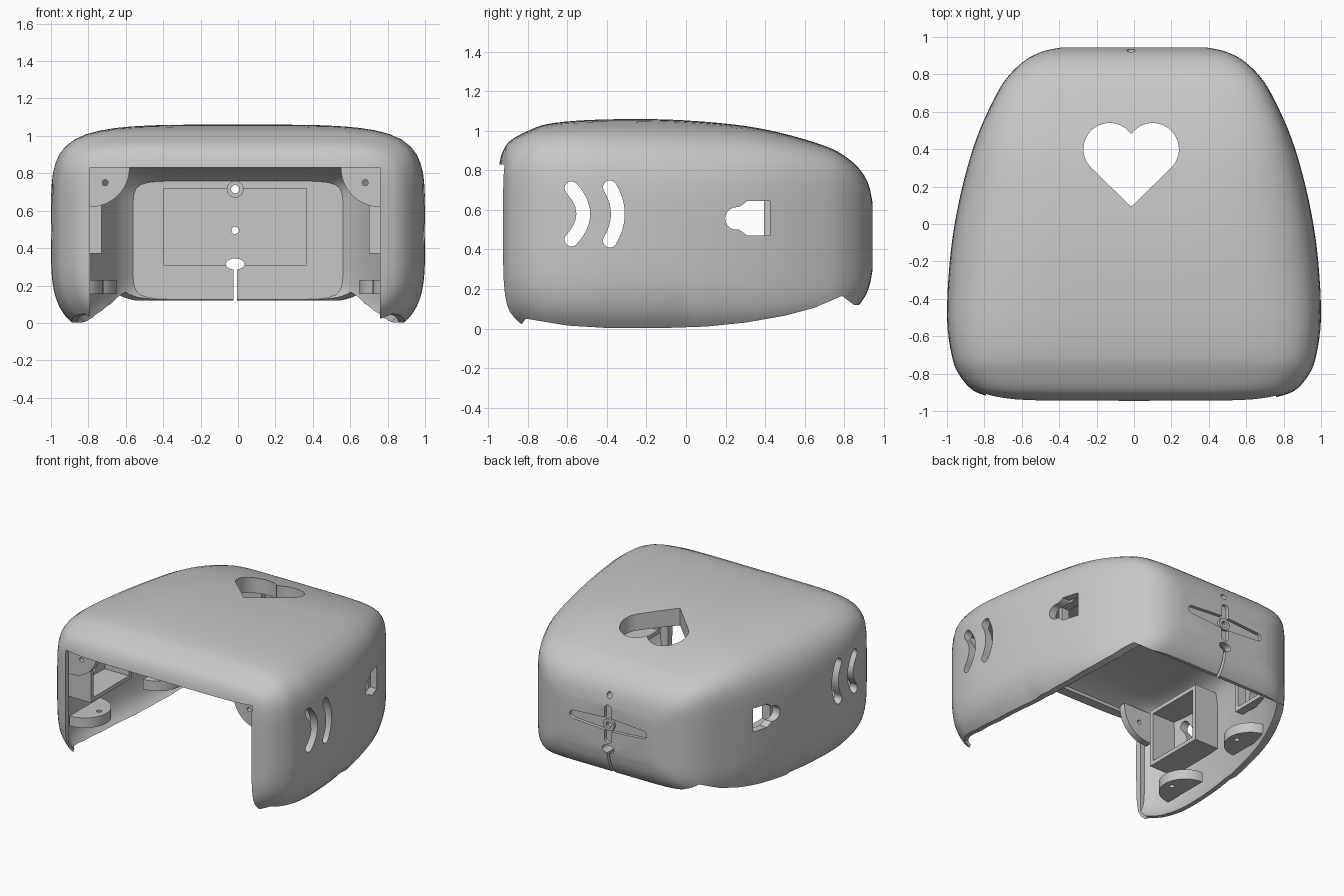
import bpy, bmesh
from math import sin, cos, pi, radians
from mathutils import Vector

if "Cube" in bpy.data.objects:
    bpy.data.objects.remove(bpy.data.objects["Cube"])

grey = bpy.data.materials.new("plain grey")
grey.use_nodes = True
grey.diffuse_color = (0.57, 0.57, 0.57, 1)
grey.node_tree.nodes["Principled BSDF"].inputs["Base Color"].default_value = (0.57, 0.57, 0.57, 1)

CX = -0.015    # centre line of the cut-outs
MID = 0.465    # height of the widest line


def finish(name, bm):
    bmesh.ops.recalc_face_normals(bm, faces=bm.faces)
    mesh = bpy.data.meshes.new(name)
    bm.to_mesh(mesh)
    bm.free()
    mesh.materials.append(grey)
    obj = bpy.data.objects.new(name, mesh)
    bpy.context.collection.objects.link(obj)
    return obj


def add_prism(bm, points, axis, lo, hi):
    """Extrude a flat outline along one axis."""
    rings = []
    for depth in (lo, hi):
        ring = []
        for p in points:
            co = list(p)
            co.insert("XYZ".index(axis), depth)
            ring.append(bm.verts.new(co))
        bm.faces.new(ring)
        rings.append(ring)
    n = len(points)
    for i in range(n):
        j = (i + 1) % n
        bm.faces.new((rings[0][i], rings[0][j], rings[1][j], rings[1][i]))


def prism(name, points, axis, lo, hi):
    bm = bmesh.new()
    add_prism(bm, points, axis, lo, hi)
    return finish(name, bm)


def rect(a0, a1, b0, b1):
    return [(a0, b0), (a1, b0), (a1, b1), (a0, b1)]


def arc(a, b, ra, rb, start, end, steps=24):
    angles = [radians(start + (end - start) * i / steps) for i in range(steps + 1)]
    return [(a + ra * cos(t), b + rb * sin(t)) for t in angles]


def disc(a, b, ra, rb=None):
    return arc(a, b, ra, rb or ra, 0, 345, 23)


def cut(obj, cutter):
    mod = obj.modifiers.new("cut", 'BOOLEAN')
    mod.operation = 'DIFFERENCE'
    mod.solver = 'EXACT'
    mod.object = cutter
    bpy.context.view_layer.objects.active = obj
    bpy.ops.object.modifier_apply(modifier=mod.name)
    bpy.data.objects.remove(cutter)


def smooth(obj):
    bpy.ops.object.select_all(action='DESELECT')
    obj.select_set(True)
    bpy.context.view_layer.objects.active = obj
    bpy.ops.object.shade_smooth_by_angle(angle=radians(35))


# Body stations: y, half width, top height
STATIONS = [(-.945, .63, .83), (-.93, .74, .89), (-.89, .86, .95), (-.8, .938, 1.0),
            (-.7, .975, 1.035), (-.5, 1, 1.055), (-.2, .985, 1.06), (.05, .95, 1.05),
            (.3, .892, 1.025), (.5, .826, .985), (.7, .732, .925), (.8, .664, .875),
            (.88, .575, .805), (.925, .48, .725), (.945, .38, .63)]


def stations(steps=4):
    rows = [Vector(r) for r in STATIONS]
    rows = [rows[0]] + rows + [rows[-1]]
    for a, b, c, d in zip(rows, rows[1:], rows[2:], rows[3:]):
        for i in range(steps):
            t = i / steps
            yield (2 * b + (c - a) * t + (2 * a - 5 * b + 4 * c - d) * t * t
                   + (3 * b - a - 3 * c + d) * t ** 3) / 2
    yield rows[-1]


def loft(name, y0, y1, inset, top_scale, low_scale, power, sides=96):
    """Skin squarish oval sections along the body, boxier towards the ends."""
    bm = bmesh.new()
    rings = []
    for y, w, top in stations():
        if not y0 <= y <= y1:
            continue
        ring = []
        for i in range(sides):
            c, s = cos(2 * pi * i / sides), sin(2 * pi * i / sides)
            if y > 0:
                n = power + 4.5 * y * y
            else:
                n = power + 3 * y * y if s > 0 else power - .4
            r = (abs(c) ** n + abs(s) ** n) ** (-1 / n)
            h = (top - MID) * (top_scale if s > 0 else low_scale)
            ring.append(bm.verts.new(((w - inset) * c * r, y, MID + h * s * r)))
        rings.append(ring)
    for p, q in zip(rings, rings[1:]):
        for i in range(sides):
            j = (i + 1) % sides
            bm.faces.new((p[i], p[j], q[j], q[i]))
    bm.faces.new(rings[0])
    bm.faces.new(rings[-1])
    return finish(name, bm)


# Hollow shell, open below and in front
shell = loft("shell", -1, 1, 0, 1, 1, 4.4)
cut(shell, loft("cavity", -.875, .86, 0.06, 0.78, 0.9, 6.4))
rim = [(-1.1, 0), (-.85, 0), (-.81, .05), (-.6, .015), (-.4, .003), (-.1, .003), (.1, .01),
       (.3, .03), (.5, .065), (.65, .105), (.79, .165), (.85, .12), (1.1, .12),
       (1.1, -.5), (-1.1, -.5)]
cut(shell, prism("under_cut", rim, 'X', -1.2, 1.2))
cut(shell, prism("front_cut", rect(CX - .775, CX + .775, -.5, .83), 'Y', -1.2, -.6))

# Heart window in the roof
heart = (arc(CX - .115, .4, .14, .14, 35, 225) + [(CX, .092)]
         + arc(CX + .115, .4, .14, .14, -45, 145)[:-1])
cut(shell, prism("heart_cut", heart, 'Z', .6, 1.3))


def curved_slot(y0, bulge, mid, half, r=.035, steps=12):
    left, right = [], []
    for i in range(steps + 1):
        s = 2 * i / steps - 1
        p = Vector((y0 + bulge * (1 - s * s), mid + half * s))
        n = Vector((half, 2 * bulge * s)).normalized() * r
        right.append(p + n)
        left.append(p - n)
        if i == 0:
            a = n.angle_signed(Vector((1, 0)))
            low = arc(p.x, p.y, r, r, 180 + a * 180 / pi, 360 + a * 180 / pi, 8)[1:-1]
    high = [(y, 2 * mid - z) for y, z in reversed(low)]
    return low + right + high + left[::-1]


# Side slots and keyholes through both walls
keyhole = [(.425, .47), (.425, .645), (.31, .645), (.27, .615)] + \
    arc(.255, .557, .057, .057, 90, 270, 10) + [(.27, .5), (.31, .47)]
for outline in (curved_slot(-.58, .06, .58, .13), curved_slot(-.385, .04, .58, .135), keyhole):
    cut(shell, prism("side_cut", outline, 'X', -1.2, 1.2))

# Back wall: inner pocket, outer cross recess, holes and cable slit
cut(shell, prism("pocket_cut", rect(CX - .38, CX + .38, .31, .72), 'Y', .6, .89))
blade = [(CX, .45)] + arc(CX + .29, .5, .03, .03, -90, 90, 8) + [(CX, .55)] + \
    arc(CX - .29, .5, .03, .03, 90, 270, 8)
cut(shell, prism("blade_cut", blade, 'Y', .92, 1.2))
post = arc(CX, .615, .03, .03, 0, 180, 8) + arc(CX, .39, .03, .03, 180, 360, 8)
cut(shell, prism("post_cut", post, 'Y', .92, 1.2))
for outline in (disc(CX, .715, .022), disc(CX, .495, .02), disc(CX, .315, .05, .03),
                rect(CX - .01, CX + .01, -.1, .31)):
    cut(shell, prism("back_cut", outline, 'Y', .6, 1.2))
smooth(shell)

# Raised rings round the back holes
for name, z, y0, y1 in (("inner_ring", .715, .8, .89), ("outer_ring", .495, .91, .94)):
    ring = prism(name, disc(CX, z, .045), 'Y', y0, y1)
    cut(ring, prism("ring_cut", disc(CX, z, .022), 'Y', .6, 1.2))
    smooth(ring)


def frame(name, side, y0, y1, z0, z1, x0, x1, t):
    """Open four-walled box standing on a side wall."""
    bm = bmesh.new()
    lo, hi = sorted((CX + side * x0, CX + side * x1))
    for wall in (rect(y0, y1, z0, z0 + t), rect(y0, y1, z1 - t, z1),
                 rect(y0, y0 + t, z0 + t, z1 - t), rect(y1 - t, y1, z0 + t, z1 - t)):
        add_prism(bm, wall, 'X', lo, hi)
    return finish(name, bm)


# Fittings on both side walls
for side, tag in ((1, "left"), (-1, "right")):
    frame(tag + "_slot_box", side, -.7, -.22, .37, .8, .715, .92, .03)
    frame(tag + "_key_box", side, .16, .425, .43, .685, .75, .815, .03)

    # Upper screw tab
    tab = [(-.8, .85), (-.565, .85)] + arc(-.775, .83, .21, .21, 0, -90, 16) + [(-.8, .62)]
    ear = prism(tag + "_upper_tab", [(CX - side * x, z) for x, z in tab], 'Y', -.84, -.79)
    cut(ear, prism("screw_cut", disc(CX + side * .695, .75, .016), 'Y', -1, -.6))
    smooth(ear)

    # Lower screw tabs
    for name, x, y in (("_front_foot", .9, -.53), ("_rear_foot", .83, .24)):
        half = [(side * px, py) for px, py in arc(x, y, .18, .18, 90, 270)]
        foot = prism(tag + name, half, 'Z', .155, .23)
        cut(foot, prism("screw_cut", disc(side * (x - .12), y, .018), 'Z', 0, .4))
        smooth(foot)
